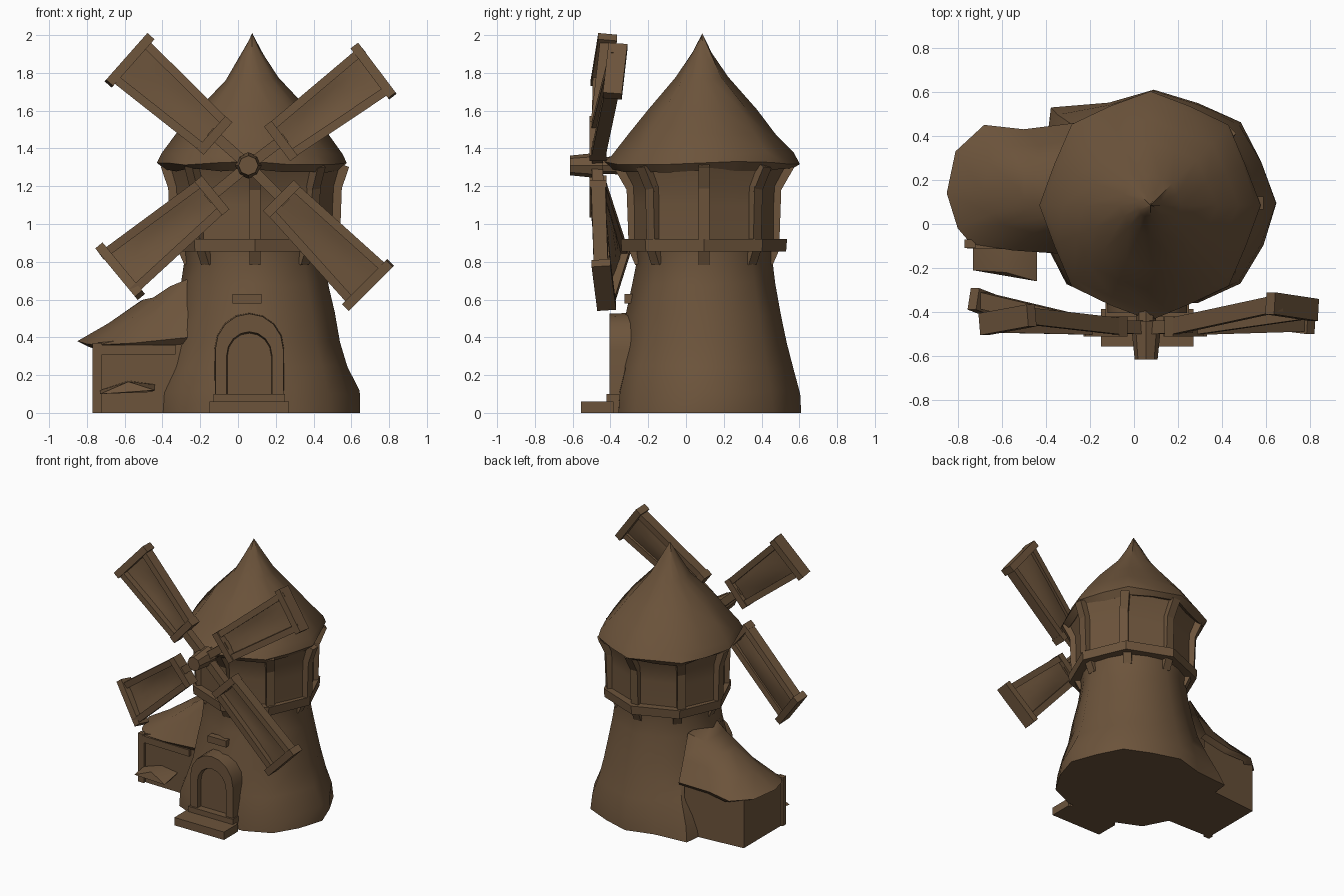
import bpy, bmesh, math, random
from mathutils import Vector, Matrix

if "Cube" in bpy.data.objects:
    bpy.data.objects.remove(bpy.data.objects["Cube"])

random.seed(4)
brown = bpy.data.materials.new("weathered brown")
brown.diffuse_color = (0.15, 0.088, 0.044, 1)
brown.use_nodes = True
brown.node_tree.nodes["Principled BSDF"].inputs["Base Color"].default_value = brown.diffuse_color
CX, CY = 0.09, 0.095          # tower axis


def finish(name, bm, angle=40):
    bmesh.ops.recalc_face_normals(bm, faces=bm.faces)
    me = bpy.data.meshes.new(name)
    bm.to_mesh(me)
    bm.free()
    me.materials.append(brown)
    me.shade_smooth()
    me.set_sharp_from_angle(angle=math.radians(angle))
    ob = bpy.data.objects.new(name, me)
    bpy.context.collection.objects.link(ob)
    return ob


def loft(name, rings, jitter=0.0, bulge=1.02, front=None, close=False, angle=40,
         base=False, cx=CX, cy=CY):
    """Eight-sided stack of (z, rx, ry) rings, with bulged edge midpoints."""
    bm = bmesh.new()
    loops = []
    for z, rx, ry in rings:
        loop = []
        for i in range(16):
            a = i * math.pi / 8
            k = 1 if i % 2 == 0 else math.cos(math.pi / 8) * bulge
            k += random.uniform(-jitter, jitter)
            if base and i == 6:                      # stone lump at the back left foot
                k += 0.17 * max(0, 1 - z / 0.4)
            y = cy + math.sin(a) * ry * k
            if front is not None:
                y = max(y, front)
            dz = random.uniform(-jitter, jitter) if z > 0 else 0
            loop.append(bm.verts.new((cx + math.cos(a) * rx * k, y, z + dz)))
        loops.append(loop)
    pairs = list(zip(loops, loops[1:])) + ([(loops[-1], loops[0])] if close else [])
    for lo, hi in pairs:
        for i in range(16):
            j = (i + 1) % 16
            bm.faces.new((lo[i], lo[j], hi[j], hi[i]))
    if base:
        bm.faces.new(loops[0])
    bmesh.ops.remove_doubles(bm, verts=bm.verts, dist=0.002)
    return finish(name, bm, angle)


def beam(name, p, q, w, d, side=(0, 1, 0)):
    """Box from p to q, d deep along side and w wide across it."""
    p, q = Vector(p), Vector(q)
    ax = (q - p).normalized()
    u = ax.cross(Vector(side)).normalized()
    v = u.cross(ax)
    m = Matrix((u * w, v * d, q - p)).transposed().to_4x4()
    m.translation = (p + q) / 2
    bm = bmesh.new()
    bmesh.ops.create_cube(bm, size=1, matrix=m)
    return finish(name, bm, 30)


def hull(name, pts):
    bm = bmesh.new()
    for p in pts:
        bm.verts.new(p)
    bmesh.ops.convex_hull(bm, input=bm.verts)
    return finish(name, bm, 30)


# Tower body with floor, ring ledge and upper storey
loft("tower_body", [(0, .56, .52), (.11, .55, .505), (.24, .495, .475), (.38, .455, .44),
                    (.52, .425, .41), (.68, .39, .375), (.8, .375, .36), (.88, .38, .37)],
     jitter=0.012, bulge=1.03, front=-0.36, base=True)
loft("ring_ledge", [(.855, .36, .34), (.855, .45, .435), (.92, .455, .44), (.92, .36, .34)],
     bulge=1.0, close=True, angle=30)
loft("upper_wall", [(.9, .425, .38), (1.1, .425, .38), (1.2, .43, .385), (1.34, .47, .46)],
     bulge=1.0, angle=30)

# Corner posts and brackets round the tower
for i in range(8):
    a = i * math.pi / 4
    c, s = math.cos(a), math.sin(a)
    at = lambda rx, ry, z: (CX + c * rx, CY + s * ry, z)
    beam("corner_post", at(.425, .375, .92), at(.435, .385, 1.2), .06, .05, (c, s, 0))
    beam("post_brace", at(.43, .38, 1.18), at(.475, .455, 1.31), .06, .05, (c, s, 0))
    beam("ledge_bracket", at(.355, .345, .79), at(.39, .38, .87), .06, .04, (c, s, 0))

# Conical roof with ragged eaves
loft("roof", [(2.0, 0, 0), (1.9, .06, .06), (1.77, .14, .14), (1.6, .30, .29),
              (1.48, .395, .39), (1.37, .485, .48), (1.32, .505, .52),
              (1.285, .465, .48), (1.32, .41, .39)],
     jitter=0.012, bulge=1.01, angle=50, cx=.075, cy=.085)

# Axle and hub
HX, HZ = 0.055, 1.31
for name, y0, y1, r0, r1 in (("axle", -.46, -.2, .045, .05), ("hub", -.615, -.44, .052, .07)):
    bm = bmesh.new()
    bmesh.ops.create_cone(bm, cap_ends=True, segments=8, radius1=r1, radius2=r0, depth=y1 - y0,
                          matrix=Matrix.Translation((HX, (y0 + y1) / 2, HZ)) @ Matrix.Rotation(math.pi / 2, 4, 'X'))
    finish(name, bm)

# Sails: angle, inner and tip radius, tip depth on the anticlockwise and clockwise side
for deg, r0, r1, yc, yk in ((37, .215, .85, -.36, -.39), (138.5, .24, .86, -.455, -.415),
                            (219.5, .25, .90, -.42, -.34), (315, .25, .915, -.45, -.42)):
    a = math.radians(deg)

    def pt(r, t, y):
        return Vector((HX + math.cos(a) * r - math.sin(a) * t, y,
                       HZ + math.sin(a) * r + math.cos(a) * t))
    yi = -.465
    in_c, in_k = pt(r0, .09, yi), pt(r0, -.09, yi)
    out_c, out_k = pt(r1, .125, yc), pt(r1, -.125, yk)
    beam("sail_spar", pt(0, 0, -.47), pt(r0 + .03, 0, yi), .055, .06)
    beam("sail_inner_bar", pt(r0, .115, yi), pt(r0, -.115, yi), .05, .09)
    beam("sail_tip_bar", pt(r1 - .02, .165, yc), pt(r1 - .02, -.165, yk), .05, .1)
    beam("sail_rail", in_c, out_c, .045, .075)
    beam("sail_rail", in_k, out_k, .045, .075)
    # sagging cloth between the rails
    bm = bmesh.new()
    n = 6
    for sgn in (0, 1):
        g = []
        for i in range(n + 1):
            f = i / n
            lo, hi = in_k.lerp(out_k, f), in_c.lerp(out_c, f)
            row = []
            for j in range(5):
                sag = .025 * math.sin(math.pi * j / 4) * math.sin(math.pi * f)
                row.append(bm.verts.new(lo.lerp(hi, j / 4) + Vector((0, sag + .012 * sgn, 0))))
            g.append(row)
        for i in range(n):
            for j in range(4):
                bm.faces.new((g[i][j], g[i + 1][j], g[i + 1][j + 1], g[i][j + 1]))
    finish("sail_cloth", bm)

# Arched door surround
DX = 0.06


def arch(half, top, y):
    spring = top - half * 1.05
    pts = [(DX - half, y, 0)]
    pts += [(DX - half * math.cos(math.pi * i / 8), y,
             spring + half * 1.05 * math.sin(math.pi * i / 8)) for i in range(9)]
    return pts + [(DX + half, y, 0)]


bm = bmesh.new()
loops = [[bm.verts.new(p) for p in arch(*v)] for v in
         ((.185, .53, -.28), (.18, .525, -.405), (.12, .43, -.405), (.115, .42, -.355))]
for lo, hi in zip(loops, loops[1:]):
    for i in range(len(lo) - 1):
        bm.faces.new((lo[i], lo[i + 1], hi[i + 1], hi[i]))
finish("door_surround", bm, 30)
bm = bmesh.new()
bm.faces.new([bm.verts.new(p) for p in arch(.118, .425, -.366)])
finish("door", bm)
beam("upper_step", (-.13, -.38, .05), (.25, -.38, .05), .1, .08)
beam("lower_step", (-.15, -.47, .03), (.27, -.47, .03), .06, .17)
beam("lintel_stone", (-.03, -.3, .605), (.125, -.3, .605), .05, .05)

# Side shed: walls with floor, corner posts and sloping roof
bm = bmesh.new()
plan = [(-.28, -.10), (-.755, -.09), (-.755, .38), (-.28, .42)]
lo = [bm.verts.new((x, y, 0)) for x, y in plan]
hi = [bm.verts.new((x, y, .37 if x < -.5 else .42)) for x, y in plan]
for i in range(3):
    bm.faces.new((lo[i], lo[i + 1], hi[i + 1], hi[i]))
bm.faces.new(lo)
finish("shed_wall", bm, 30)
beam("shed_post", (-.745, -.09, 0), (-.745, -.09, .37), .05, .04)
beam("shed_beam", (-.76, -.09, .335), (-.33, -.10, .335), .05, .04)

eave = [(-.26, -.14, .40), (-.55, -.12, .37), (-.74, -.09, .36), (-.80, -.02, .365),
        (-.85, .14, .38), (-.81, .33, .37), (-.68, .45, .365), (-.5, .43, .38), (-.26, .46, .40)]
ridge = [(-.24, .0, .72), (-.36, .04, .67), (-.45, .08, .61), (-.5, .11, .60),
         (-.52, .16, .59), (-.5, .22, .60), (-.45, .26, .61), (-.36, .28, .67), (-.24, .32, .72)]
bm = bmesh.new()
top = [bm.verts.new(p) for p in ridge]
mid = [bm.verts.new((Vector(p) + Vector(q)) / 2 - Vector((0, 0, .01))) for p, q in zip(ridge, eave)]
edge = [bm.verts.new(p) for p in eave]
under = [bm.verts.new((x * .93, .16 + (y - .16) * .9, z - .03)) for x, y, z in eave]
for p, q in ((top, mid), (mid, edge), (edge, under)):
    for i in range(len(p) - 1):
        bm.faces.new((p[i], p[i + 1], q[i + 1], q[i]))
for i in range(4):                                   # ridge cap, strip by strip
    corners = [top[i], top[i + 1], top[7 - i], top[8 - i]]
    bm.faces.new(list(dict.fromkeys(corners)))
finish("shed_roof", bm, 50)

# Trough leaning on the shed front
hull("trough", [(-.73, -.21, .10), (-.73, -.10, .12), (-.58, -.22, .165), (-.58, -.10, .17),
                (-.44, -.26, .12), (-.44, -.10, .15), (-.6, -.21, .13), (-.46, -.16, .11)])
